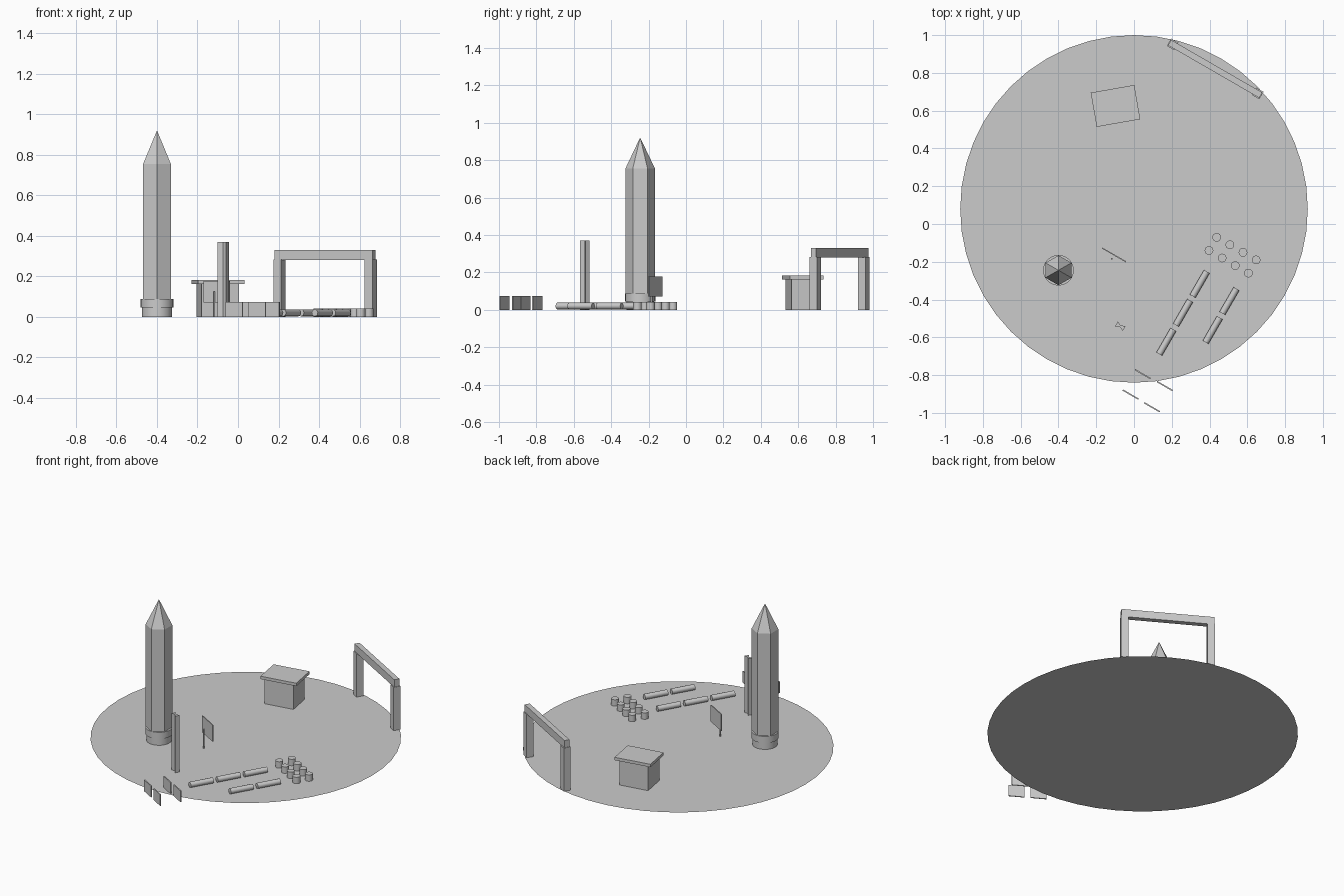
import bpy, bmesh
from math import radians, cos, sin
from mathutils import Matrix, Vector

if "Cube" in bpy.data.objects:
    bpy.data.objects.remove(bpy.data.objects["Cube"])

YARD = radians(-30)                       # shared heading of most props
ALONG = Vector((cos(YARD), sin(YARD), 0))
ACROSS = Vector((-sin(YARD), cos(YARD), 0))


def finish(name, bm, matrix=Matrix()):
    bm.transform(matrix)
    bmesh.ops.recalc_face_normals(bm, faces=bm.faces)
    mesh = bpy.data.meshes.new(name)
    bm.to_mesh(mesh)
    bm.free()
    ob = bpy.data.objects.new(name, mesh)
    bpy.context.collection.objects.link(ob)
    return ob


def box(name, x, y, z0, z1, length, depth, angle=YARD):
    bm = bmesh.new()
    bmesh.ops.create_cube(bm, size=1)
    return finish(name, bm, Matrix.Translation((x, y, (z0 + z1) / 2))
                  @ Matrix.Rotation(angle, 4, 'Z')
                  @ Matrix.Diagonal((length, depth, z1 - z0, 1)))


def cone(name, x, y, z0, z1, r0, r1, sides, turn=0, base=Matrix()):
    bm = bmesh.new()
    bmesh.ops.create_cone(bm, cap_ends=True, segments=sides,
                          radius1=r0, radius2=r1, depth=z1 - z0)
    bmesh.ops.remove_doubles(bm, verts=bm.verts, dist=1e-5)
    m = Matrix.Translation((x, y, (z0 + z1) / 2)) @ base @ Matrix.Rotation(turn, 4, 'Z')
    ob = finish(name, bm, m)
    if sides > 6:
        for p in ob.data.polygons:
            p.use_smooth = len(p.vertices) == 4
    return ob


# Round flat base
bm = bmesh.new()
bmesh.ops.create_circle(bm, cap_ends=True, segments=48, radius=0.92)
disc = finish("ground_disc", bm, Matrix.Translation((0, 0.08, 0)))
disc.data.flip_normals() if disc.data.polygons[0].normal.z < 0 else None

# Giant upright pencil tower: hexagonal body, ferrule, rubber, point
px, py = -0.4, -0.245
cone("tower_rubber", px, py, 0, 0.047, 0.074, 0.074, 24)
cone("tower_ferrule", px, py, 0.045, 0.088, 0.081, 0.081, 24)
cone("tower_body", px, py, 0.088, 0.755, 0.079, 0.079, 6)
cone("tower_point", px, py, 0.755, 0.88, 0.079, 0.0195, 6)
cone("tower_lead", px, py, 0.88, 0.92, 0.0195, 0, 6)

# Hut with overhanging flat roof
box("hut_body", -0.1, 0.625, 0, 0.165, 0.188, 0.156, radians(10))
box("hut_roof", -0.098, 0.625, 0.163, 0.182, 0.234, 0.184, radians(10))

# Gateway
gate = Vector((0.43, 0.821, 0))
for side, label in ((-1, "left"), (1, "right")):
    p = gate + ALONG * 0.26 * side
    box("gate_post_" + label, p.x, p.y, 0, 0.283, 0.045, 0.045)
box("gate_beam", gate.x, gate.y, 0.28, 0.33, 0.557, 0.033)

# Upright post with a bow-tie cross-section
bm = bmesh.new()
half = [(0.024, -0.015), (0.024, 0.015), (0, 0.004)]
outline = half + [(-x, -y) for x, y in half]
face = bm.faces.new([bm.verts.new((x, y, 0)) for x, y in outline])
ext = bmesh.ops.extrude_face_region(bm, geom=[face], use_keep_orig=True)
bmesh.ops.translate(bm, vec=(0, 0, 0.37),
                    verts=[g for g in ext["geom"] if isinstance(g, bmesh.types.BMVert)])
finish("bow_tie_post", bm, Matrix.Translation((-0.0725, -0.541, 0))
       @ Matrix.Rotation(YARD, 4, 'Z'))

# Sign panel and its stake
box("sign_panel", -0.105, -0.164, 0.07, 0.178, 0.146, 0.006)
cone("sign_stake", -0.118, -0.185, 0, 0.125, 0.005, 0.005, 8)

# Grid of little stumps
for row, start in enumerate(((0.438, -0.07), (0.397, -0.14))):
    for i in range(4):
        cone(f"stump_{row}_{i}", start[0] + 0.0695 * i, start[1] - 0.04 * i,
             0, 0.042, 0.023, 0.023, 16)

# Lying rods in two rows
lay = Matrix.Rotation(YARD, 4, 'Z') @ Matrix.Rotation(radians(90), 4, 'X')
for row, (x, y, count) in enumerate(((0.348, -0.317, 3), (0.505, -0.408, 2))):
    for i in range(count):
        p = Vector((x, y, 0.02)) - ACROSS * 0.177 * i
        cone(f"rod_{row}_{i}", p.x, p.y, 0.02 - 0.075, 0.02 + 0.075,
             0.0175, 0.0175, 12, base=lay)

# Small standing cards at the front edge
for i, (x, y) in enumerate(((0.047, -0.795), (0.163, -0.858),
                            (-0.018, -0.903), (0.095, -0.97))):
    box(f"card_{i}", x, y, 0, 0.074, 0.096, 0.007)
